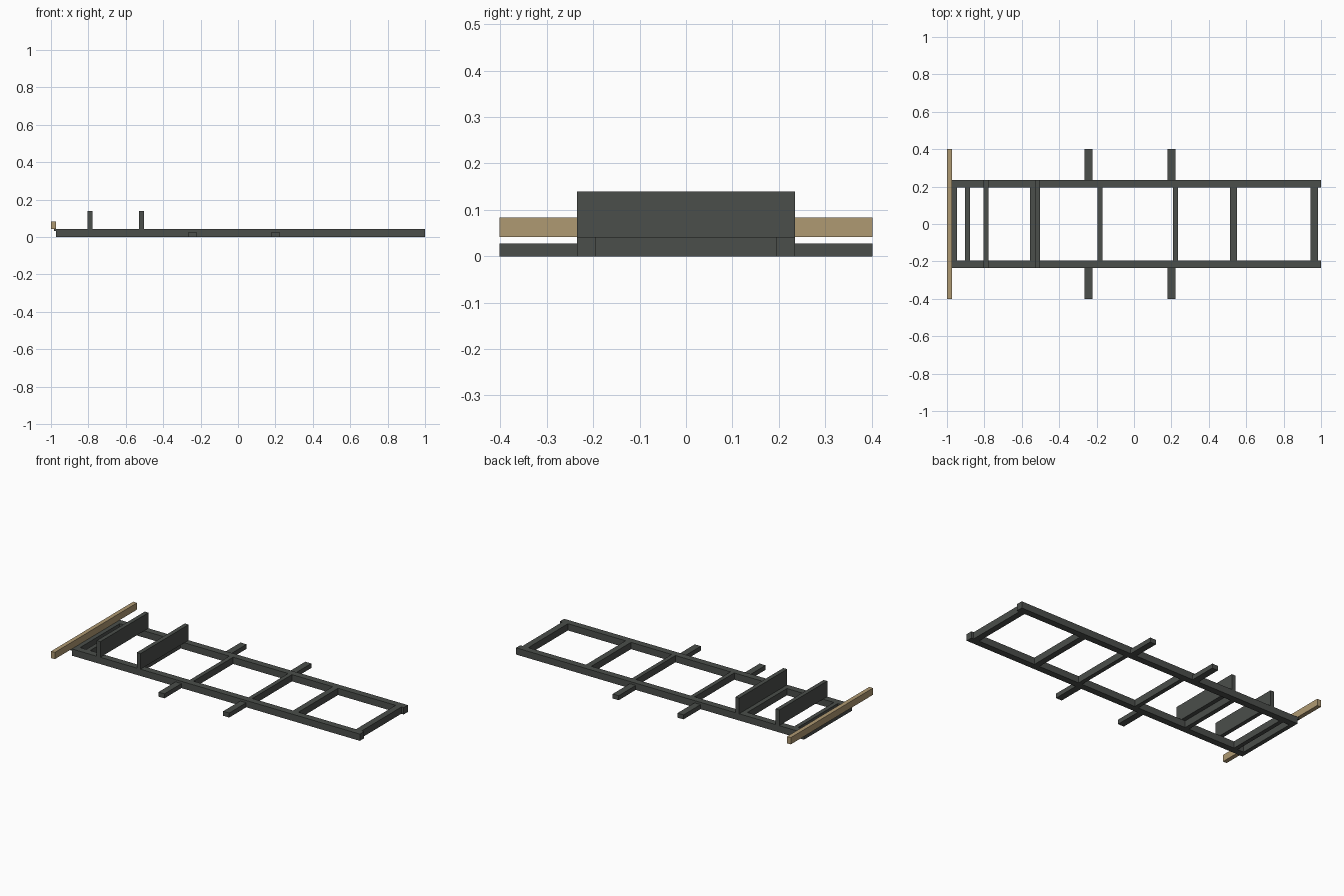
import bpy

if "Cube" in bpy.data.objects:
    bpy.data.objects.remove(bpy.data.objects["Cube"])

def material(name, rgb):
    m = bpy.data.materials.new(name)
    m.diffuse_color = (*rgb, 1.0)
    m.use_nodes = True
    m.node_tree.nodes["Principled BSDF"].inputs["Base Color"].default_value = m.diffuse_color
    return m

STEEL = material("dark grey steel", (0.07, 0.077, 0.07))
WOOD = material("tan wood", (0.43, 0.32, 0.17))

def box(name, x, y, z, mat=STEEL):
    """Box from (min, max) ranges on each axis."""
    v = [(a, b, c) for a in x for b in y for c in z]
    f = [(0, 1, 3, 2), (4, 6, 7, 5), (0, 4, 5, 1),
         (2, 3, 7, 6), (0, 2, 6, 4), (1, 5, 7, 3)]
    mesh = bpy.data.meshes.new(name)
    mesh.from_pydata(v, [], f)
    mesh.materials.append(mat)
    ob = bpy.data.objects.new(name, mesh)
    bpy.context.collection.objects.link(ob)
    return ob

TOP = 0.042      # top of the frame
IN, OUT = 0.194, 0.235   # inner and outer faces of the rails
REACH = 0.402    # tip of the side brackets and buffer beam

# Long side rails
for side, y in (("left", (IN, OUT)), ("right", (-OUT, -IN))):
    box(f"{side}_rail", (-0.973, 1.0), y, (0, TOP))

# Cross members between the rails
for i, x in enumerate([(-0.973, -0.947), (-0.904, -0.878), (-0.556, -0.529),
                       (-0.195, -0.169), (0.208, 0.234), (0.513, 0.55),
                       (0.945, 0.984)]):
    box(f"cross_member_{i + 1}", x, (-IN, IN), (0, TOP))

# Upright panels standing on the rails
for i, x in enumerate([(-0.804, -0.779), (-0.529, -0.503)]):
    box(f"upright_panel_{i + 1}", x, (-OUT, OUT), (TOP, 0.139))

# Side brackets sticking out of the rails
for i, x in enumerate([(-0.264, -0.223), (0.18, 0.221)]):
    box(f"left_bracket_{i + 1}", x, (OUT, REACH), (0, 0.028))
    box(f"right_bracket_{i + 1}", x, (-REACH, -OUT), (0, 0.028))

# Wooden end beam and the small ledge under it
box("end_beam", (-1.0, -0.974), (-REACH, REACH), (TOP, 0.084), WOOD)
box("beam_ledge", (-0.985, -0.973), (-OUT, OUT), (0.031, TOP))
